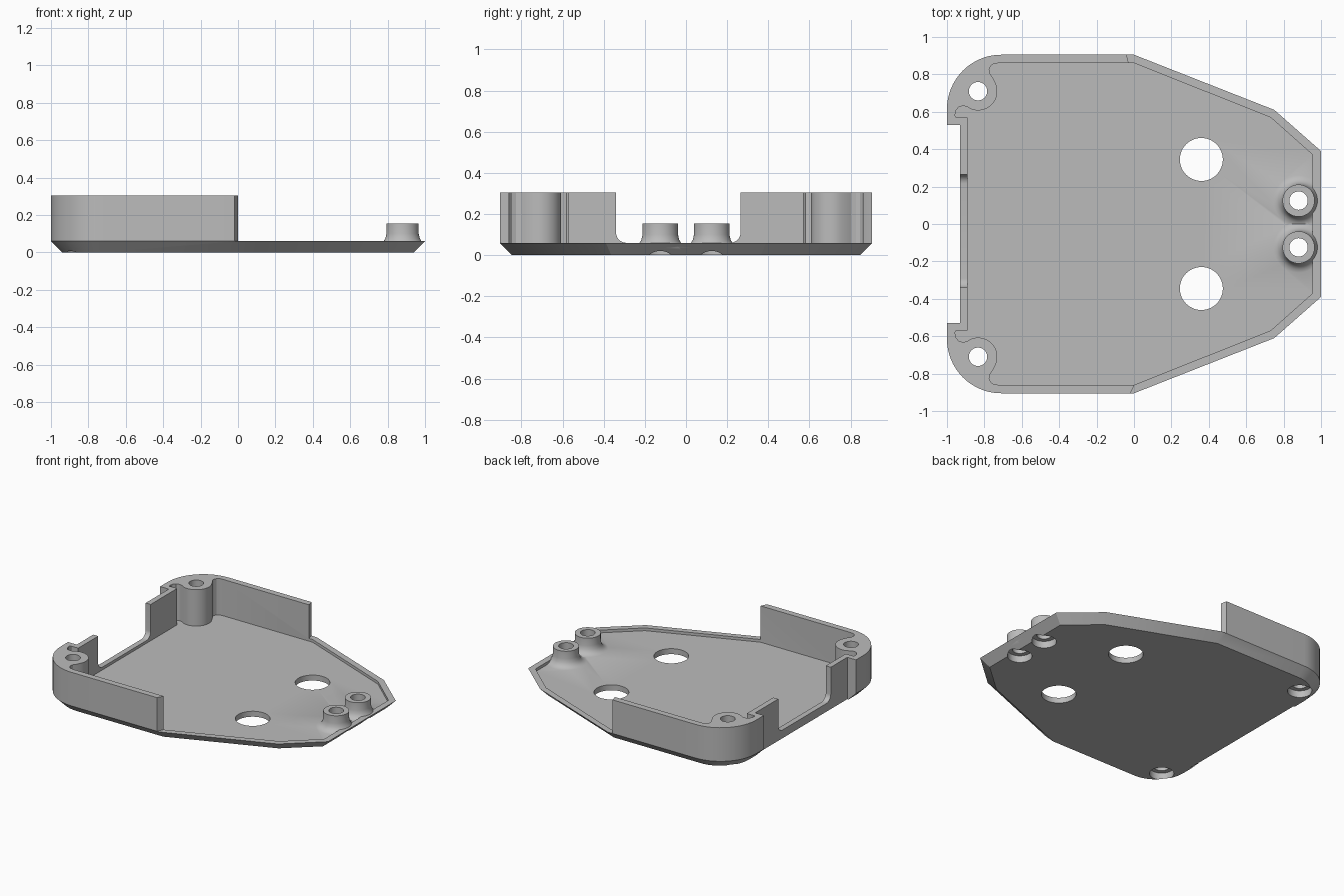
import bpy, bmesh, math
from mathutils import Vector

if "Cube" in bpy.data.objects:
    bpy.data.objects.remove(bpy.data.objects["Cube"])

grey = bpy.data.materials.new("plain grey")
grey.use_nodes = True
grey.diffuse_color = (0.5, 0.5, 0.5, 1)
grey.node_tree.nodes["Principled BSDF"].inputs["Base Color"].default_value = (0.5, 0.5, 0.5, 1)

RIM, FLOOR, TOP = 0.06, 0.04, 0.305
SIDES = (1, -1)


def loft(name, rings):
    """Closed solid through rings of 3D points."""
    bm = bmesh.new()
    loops = [[bm.verts.new(p) for p in ring] for ring in rings]
    n = len(loops[0])
    for a, b in zip(loops, loops[1:]):
        for i in range(n):
            j = (i + 1) % n
            bm.faces.new((a[i], a[j], b[j], b[i]))
    bm.faces.new(loops[0][::-1])
    bm.faces.new(loops[-1])
    bmesh.ops.recalc_face_normals(bm, faces=bm.faces)
    mesh = bpy.data.meshes.new(name)
    bm.to_mesh(mesh)
    bm.free()
    mesh.materials.append(grey)
    obj = bpy.data.objects.new(name, mesh)
    bpy.context.collection.objects.link(obj)
    return obj


def prism(name, pts, z0, z1):
    return loft(name, [[(x, y, z) for x, y in pts] for z in (z0, z1)])


def arc(cx, cy, r, start, end, steps):
    angles = [math.radians(start + (end - start) * i / steps) for i in range(steps + 1)]
    return [(cx + r * math.cos(a), cy + r * math.sin(a)) for a in angles]


def turned(name, x, y, profile):
    """Round solid from (radius, height) pairs."""
    return loft(name, [[(px, py, z) for px, py in arc(x, y, r, 0, 352.5, 47)]
                       for r, z in profile])


def boolean(target, tool, operation="DIFFERENCE"):
    mod = target.modifiers.new("boolean", "BOOLEAN")
    mod.operation = operation
    mod.solver = "EXACT"
    mod.object = tool
    bpy.context.view_layer.objects.active = target
    bpy.ops.object.modifier_apply(modifier=mod.name)
    bpy.data.objects.remove(tool)


def mirrored(half):
    return half + [(x, -y) for x, y in reversed(half)]


def inset(pts, d):
    """Mitred inward offset of a convex clockwise outline."""
    out = []
    for i, p in enumerate(pts):
        p = Vector(p)
        u = (p - Vector(pts[i - 1])).normalized()
        v = (Vector(pts[(i + 1) % len(pts)]) - p).normalized()
        nu, nv = Vector((u.y, -u.x)), Vector((v.y, -v.x))
        out.append(tuple(p + (nu + nv) * d / (1 + nu.dot(nv))))
    return out


# Outer shell with a chamfered underside
outline = mirrored(arc(-0.71, 0.615, 0.29, 180, 90, 16) + [(0, 0.905), (0.75, 0.61), (1, 0.39)])


def blank(name):
    return loft(name, [[(x, y, z) for x, y in ring] for ring, z in
                       ((inset(outline, 0.06), 0), (outline, RIM), (outline, TOP))])


tray = blank("tray")

# Hollow interior, leaving the two corner screw posts
half = [(-0.89, 0.57), (-0.95, 0.57), (-0.957, 0.58), (-0.952, 0.607), (-0.938, 0.625),
        (-0.915, 0.632), (-0.89, 0.626)]
half += arc(-0.834, 0.71, 0.103, -110, 28, 18)
half += [(-0.755, 0.782), (-0.77, 0.803), (-0.774, 0.825), (-0.766, 0.845), (-0.75, 0.857),
         (-0.725, 0.86), (0, 0.86), (0.73, 0.57), (0.955, 0.37)]
boolean(tray, prism("hollow", mirrored(half), FLOOR, 1))

# Walls stop midway, with slanted ends
boolean(tray, prism("wall_end", [(-0.046, 0.93), (-0.03, 0.865), (0, 0.8), (0, -0.865),
                                 (-0.0325, -0.93), (1.1, -0.93), (1.1, 0.93)], RIM, 1))

# Recess across the rear, outside the thin rear wall
boolean(tray, prism("rear_recess", [(-1.1, -0.53), (-0.93, -0.53), (-0.93, 0.53),
                                    (-1.1, 0.53)], -1, 1))

# Opening in the rear wall with rounded lower corners
opening = ([(0.265, 0.5)] + arc(0.215, RIM + 0.05, 0.05, 0, -90, 8)
           + arc(-0.29, RIM + 0.05, 0.05, -90, -180, 8) + [(-0.34, 0.5)])
boolean(tray, loft("rear_opening", [[(x, y, z) for y, z in opening] for x in (-0.96, -0.86)]))

# Flared front bosses, trimmed to the shell
for s in SIDES:
    boss = turned("boss", 0.88, s * 0.125,
                  [(0.135, 0.02), (0.135, 0.04), (0.116, 0.047), (0.102, 0.058),
                   (0.092, 0.075), (0.086, 0.1), (0.086, 0.155)])
    boolean(boss, blank("trim"), "INTERSECT")
    boolean(tray, boss, "UNION")

# Screw holes with counterbores, and the large floor holes
for s in SIDES:
    for x, y in ((0.88, 0.125), (-0.834, 0.71)):
        boolean(tray, turned("screw_hole", x, s * y, [(0.049, -1), (0.049, 1)]))
        boolean(tray, turned("counterbore", x, s * y, [(0.081, -1), (0.081, 0.05)]))
    boolean(tray, turned("floor_hole", 0.36, s * 0.345, [(0.115, -1), (0.115, 1)]))

# Smooth curves, crisp edges
bpy.ops.object.select_all(action="DESELECT")
tray.select_set(True)
bpy.context.view_layer.objects.active = tray
bpy.ops.object.shade_smooth_by_angle(angle=math.radians(25))
